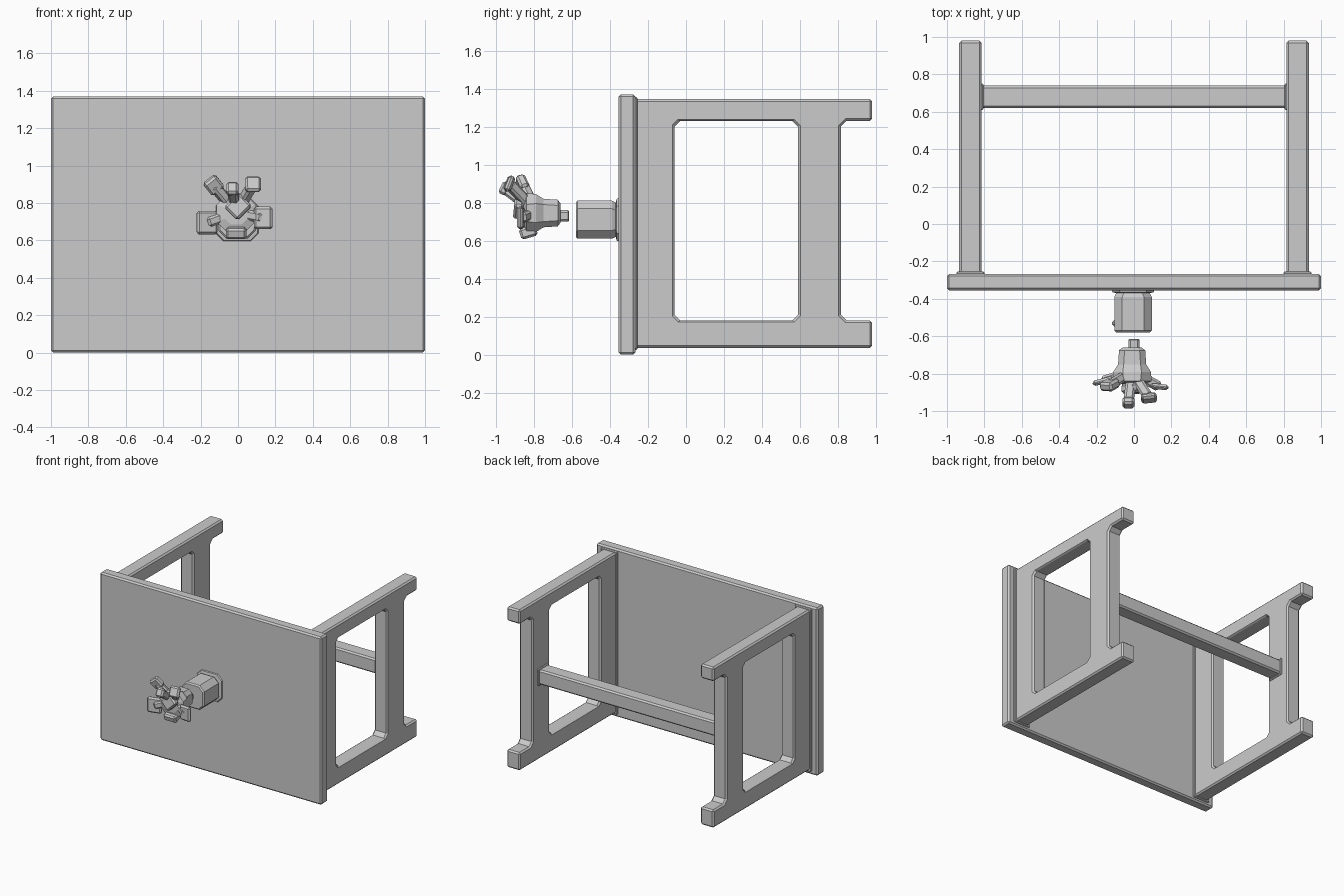
import bpy, bmesh, math
from mathutils import Vector, Matrix

if "Cube" in bpy.data.objects:
    bpy.data.objects.remove(bpy.data.objects["Cube"])

BEVEL = 0.012


def finish(name, bm, bevel=BEVEL):
    bmesh.ops.recalc_face_normals(bm, faces=bm.faces[:])
    me = bpy.data.meshes.new(name)
    bm.to_mesh(me)
    bm.free()
    ob = bpy.data.objects.new(name, me)
    bpy.context.collection.objects.link(ob)
    if bevel:
        m = ob.modifiers.new("Chamfer", 'BEVEL')
        m.width, m.segments = bevel, 1
        m.limit_method, m.angle_limit = 'ANGLE', math.radians(60)
    return ob


def box(name, x, y, z, bevel=BEVEL):
    bm = bmesh.new()
    size = Vector((x[1] - x[0], y[1] - y[0], z[1] - z[0]))
    mid = Vector((sum(x), sum(y), sum(z))) / 2
    bmesh.ops.create_cube(bm, size=1, matrix=Matrix.Translation(mid) @ Matrix.Diagonal(size).to_4x4())
    return finish(name, bm, bevel)


def block(name, centre, size, aim, roll=0, bevel=BEVEL):
    """Box whose local z axis points along aim."""
    bm = bmesh.new()
    rot = Vector(aim).to_track_quat('Z', 'Y').to_matrix().to_4x4()
    mat = (Matrix.Translation(centre) @ rot @ Matrix.Rotation(math.radians(roll), 4, 'Z')
           @ Matrix.Diagonal(size).to_4x4())
    bmesh.ops.create_cube(bm, size=1, matrix=mat)
    return finish(name, bm, bevel)


def lathe_y(name, centre, rings):
    """Chamfered-square sections (y, half width, corner cut) lofted along y."""
    bm = bmesh.new()
    loops = []
    for y, h, c in rings:
        k = h - c
        pts = [(h, -k), (h, k), (k, h), (-k, h), (-h, k), (-h, -k), (-k, -h), (k, -h)]
        loops.append([bm.verts.new((centre[0] + a, y, centre[1] + b)) for a, b in pts])
    for a, b in zip(loops, loops[1:]):
        for i in range(8):
            j = (i + 1) % 8
            bm.faces.new((a[i], a[j], b[j], b[i]))
    bm.faces.new(loops[0])
    bm.faces.new(loops[-1])
    return finish(name, bm, 0)


# Table lying on its side: the top stands upright, facing -y
box("table_top", (-1, 1), (-0.355, -0.267), (0, 1.37))

# Side frame outlines in (y, z): outer edge with feet, and the window
OUTER = [(-0.268, 0.035), (0.98, 0.035), (0.98, 0.18), (0.845, 0.18), (0.815, 0.21),
         (0.815, 1.20), (0.845, 1.23), (0.98, 1.23), (0.98, 1.345), (-0.268, 1.345)]
WINDOW = [(-0.03, 0.18), (0.56, 0.18), (0.59, 0.21), (0.59, 1.20),
          (0.56, 1.23), (-0.03, 1.23), (-0.06, 1.20), (-0.06, 0.21)]


def side_frame(name, x0, x1):
    bm = bmesh.new()
    edges = []
    for loop in (OUTER, WINDOW):
        vs = [bm.verts.new((x0, y, z)) for y, z in loop]
        edges += [bm.edges.new((vs[i], vs[(i + 1) % len(vs)])) for i in range(len(vs))]
    bmesh.ops.triangle_fill(bm, edges=edges, use_beauty=True)
    res = bmesh.ops.extrude_face_region(bm, geom=bm.faces[:], use_keep_orig=True)
    verts = [g for g in res["geom"] if isinstance(g, bmesh.types.BMVert)]
    bmesh.ops.translate(bm, verts=verts, vec=(x1 - x0, 0, 0))
    finish(name, bm)


for side, s in (("left", -1), ("right", 1)):
    side_frame(side + "_leg_frame", 0.815 * s, 0.935 * s)
    box(side + "_mounting_strip", sorted((0.80 * s, 0.95 * s)), (-0.275, -0.255), (0.025, 1.355), 0.006)
    box(side + "_bar_collar", sorted((0.805 * s, 0.825 * s)), (0.61, 0.75), (0.64, 0.78), 0.006)
box("cross_bar", (-0.82, 0.82), (0.62, 0.74), (0.65, 0.77))

# Pot standing on the table top
lathe_y("pot", (-0.005, 0.71), [(-0.58, 0.09, 0.035), (-0.57, 0.1, 0.042), (-0.39, 0.1, 0.042),
                                (-0.37, 0.09, 0.04), (-0.365, 0.11, 0.04), (-0.35, 0.115, 0.04)])
block("pot_spout", (-0.095, -0.53, 0.70), (0.035, 0.035, 0.045), (-1, 0, 0))

# Floating plant: stem and flaring bulb
lathe_y("stem", (0, 0.73), [(-0.615, 0.025, 0.01), (-0.62, 0.03, 0.012), (-0.68, 0.03, 0.012)])
lathe_y("bulb", (-0.01, 0.745), [(-0.66, 0.05, 0.02), (-0.675, 0.07, 0.03), (-0.75, 0.075, 0.03),
                                 (-0.79, 0.10, 0.05), (-0.84, 0.105, 0.06), (-0.855, 0.06, 0.03)])

# Leaves: centre, width, height, thickness, roll, facing
LEAVES = [((-0.165, -0.84, 0.695), 0.115, 0.125, 0.03, 0, (0.25, -1, 0)),
          ((0.135, -0.87, 0.72), 0.10, 0.12, 0.03, 0, (-0.1, -1, 0)),
          ((-0.13, -0.86, 0.895), 0.085, 0.085, 0.05, 40, (0.2, -1, -0.3)),
          ((0.08, -0.93, 0.90), 0.085, 0.085, 0.035, 0, (0.1, -1, 0.4)),
          ((-0.03, -0.955, 0.875), 0.065, 0.07, 0.045, 0, (0, -1, 0.5)),
          ((-0.01, -0.83, 0.645), 0.11, 0.06, 0.09, 0, (0, -1, -0.3)),
          ((0.0, -0.88, 0.78), 0.11, 0.10, 0.05, 45, (0, -1, 0.1))]
hub = Vector((-0.01, -0.79, 0.75))
for i, (c, w, h, t, roll, aim) in enumerate(LEAVES, 1):
    c = Vector(c)
    block(f"leaf_{i}", c, Vector((w, h, t)), aim, roll)
    block(f"leaf_stalk_{i}", (hub + c) / 2, Vector((0.055, 0.055, (c - hub).length)), c - hub, 0)
